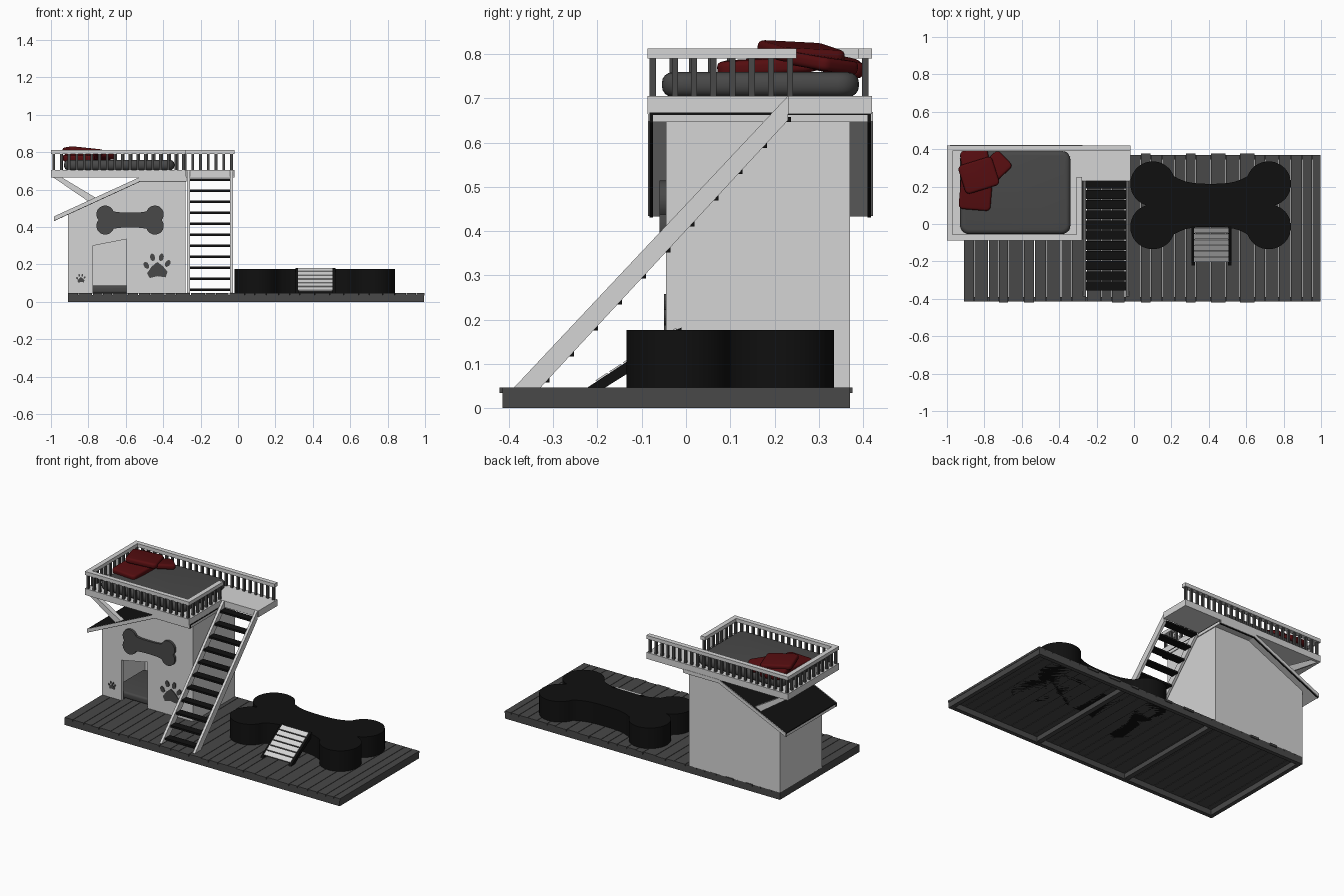
import bpy, bmesh, math, random
from mathutils import Matrix, Vector, Euler

random.seed(4)
if "Cube" in bpy.data.objects:
    bpy.data.objects.remove(bpy.data.objects["Cube"], do_unlink=True)


def material(name, rgb):
    m = bpy.data.materials.new(name)
    m.use_nodes = True
    m.diffuse_color = (*rgb, 1)
    bsdf = m.node_tree.nodes["Principled BSDF"]
    bsdf.inputs["Base Color"].default_value = (*rgb, 1)
    bsdf.inputs["Roughness"].default_value = 0.8
    return m


LIGHT = material("light_grey", (0.66, 0.66, 0.66))
DARK = material("dark_grey", (0.065, 0.065, 0.065))
BLACK = material("black", (0.005, 0.005, 0.005))
RED = material("dark_red", (0.09, 0.004, 0.005))


def finish(name, bm, mat, smooth=None):
    bmesh.ops.recalc_face_normals(bm, faces=bm.faces)
    me = bpy.data.meshes.new(name)
    bm.to_mesh(me)
    bm.free()
    me.materials.append(mat)
    if smooth:
        me.shade_smooth()
        me.set_sharp_from_angle(angle=math.radians(smooth))
    ob = bpy.data.objects.new(name, me)
    bpy.context.collection.objects.link(ob)
    return ob


def boxes(name, spans, mat):
    """One object from boxes given as ((x0, x1), (y0, y1), (z0, z1))."""
    bm = bmesh.new()
    for span in spans:
        size = [b - a for a, b in span]
        mid = [(a + b) / 2 for a, b in span]
        bmesh.ops.create_cube(bm, size=1, matrix=Matrix.Translation(mid) @ Matrix.Diagonal((*size, 1)))
    return finish(name, bm, mat)


def prism(name, outlines, axis, a, b, mat, smooth=None):
    """Extrude flat outlines along an axis from a to b."""
    bm = bmesh.new()
    place = {"X": lambda p, d: (d, p[0], p[1]),
             "Y": lambda p, d: (p[0], d, p[1]),
             "Z": lambda p, d: (p[0], p[1], d)}[axis]
    for pts in outlines:
        face = bm.faces.new([bm.verts.new(place(p, a)) for p in pts])
        ext = bmesh.ops.extrude_face_region(bm, geom=[face])
        step = Vector(place((0, 0), b - a))
        bmesh.ops.translate(bm, vec=step, verts=[v for v in ext["geom"] if isinstance(v, bmesh.types.BMVert)])
    return finish(name, bm, mat, smooth)


def ellipse(cx, cy, rx, ry, tilt=0, n=20):
    pts = []
    for i in range(n):
        t = 2 * math.pi * i / n
        u, v = rx * math.cos(t), ry * math.sin(t)
        pts.append((cx + u * math.cos(tilt) - v * math.sin(tilt), cy + u * math.sin(tilt) + v * math.cos(tilt)))
    return pts


def bone(cx, cy, w, h, r, waist):
    """Bone outline: one lobe and half a waist, mirrored into four quarters."""
    lx, ly = w / 2 - r, h / 2 - r
    start, end = -math.asin(ly / r), math.radians(160)
    quarter = []
    for i in range(23):
        t = start + (end - start) * i / 22
        quarter.append((lx + r * math.cos(t), ly + r * math.sin(t)))
    xe, ye = quarter[-1]
    for i in range(1, 9):
        f = 1 - i / 8
        quarter.append((xe * f, waist + (ye - waist) * f ** 3))
    top = quarter + [(-x, y) for x, y in quarter[-2::-1]]
    return [(cx + x, cy + y) for x, y in top + [(x, -y) for x, y in top[-2:0:-1]]]


def soft_box(name, mid, size, mat, radius, tilt=(0, 0, 0)):
    bm = bmesh.new()
    bmesh.ops.create_cube(bm, size=1, matrix=Matrix.Diagonal((*size, 1)))
    bmesh.ops.bevel(bm, geom=[e for e in bm.edges if abs(e.verts[0].co.z - e.verts[1].co.z) > 1e-4],
                    offset=radius * 2, segments=5, profile=0.5, affect="EDGES")
    bmesh.ops.bevel(bm, geom=[e for e in bm.edges if abs(e.verts[0].co.z - e.verts[1].co.z) < 1e-4],
                    offset=radius, segments=4, profile=0.5, affect="EDGES")
    bmesh.ops.transform(bm, matrix=Matrix.Translation(mid) @ Euler(tilt).to_matrix().to_4x4(), verts=bm.verts)
    return finish(name, bm, mat, 50)


# Deck: hollow frame with cross beams, covered with uneven planks
X0, X1, Y0, Y1 = -0.91, 0.995, -0.415, 0.37
T = 0.025
frame = [((X0, X1), (Y0, Y0 + T), (0, 0.036)), ((X0, X1), (Y1 - T, Y1), (0, 0.036)),
         ((X0, X0 + T), (Y0, Y1), (0, 0.036)), ((X1 - T, X1), (Y0, Y1), (0, 0.036))]
for k in (1, 2):
    bx = X0 + (X1 - X0) * k / 3
    frame.append(((bx - 0.015, bx + 0.015), (Y0 + T, Y1 - T), (0.005, 0.036)))
boxes("deck_frame", frame, DARK)
planks, x = [], X0
while x < X1 - 0.01:
    w = random.uniform(0.05, 0.085)
    end = X1 + 0.005 if X1 - x - w < 0.04 else x + w
    slip = random.choice((0, 0, 0.006))
    planks.append(((x, end - 0.003), (Y0 - slip, Y1 + slip), (0.034, 0.047)))
    x = end
boxes("deck_planks", planks, DARK)

# House walls, with a slanted doorway in the front
FLOOR = 0.045
gable = [(-0.28, FLOOR), (-0.28, 0.65), (-0.52, 0.65), (-0.91, 0.47), (-0.91, FLOOR)]
door = [(-0.775, FLOOR), (-0.775, 0.30), (-0.595, 0.335), (-0.595, FLOOR)]
prism("front_wall", [gable + door], "Y", -0.045, -0.025, LIGHT)
prism("back_wall", [gable], "Y", 0.35, 0.37, LIGHT)
boxes("side_walls", [((-0.91, -0.89), (-0.025, 0.35), (FLOOR, 0.475)),
                     ((-0.30, -0.28), (-0.025, 0.35), (FLOOR, 0.665))], LIGHT)
soft_box("inside_cushion", (-0.6, 0.15, 0.066), (0.54, 0.32, 0.04), DARK, 0.012)


# Roof: sloped then level, light underneath, black on top and at the edges
def roof_band(low, high):
    path = [(-0.985, 0.437), (-0.52, 0.65), (-0.275, 0.65)]
    return [(x, z + low) for x, z in path] + [(x, z + high) for x, z in reversed(path)]


prism("roof_soffit", [roof_band(-0.004, 0.012)], "Y", -0.074, 0.41, LIGHT)
prism("roof_cover", [roof_band(0.012, 0.018)], "Y", -0.082, 0.418, BLACK)
for name, y, d in (("front", -0.078, -1), ("back", 0.414, 1)):
    prism(name + "_roof_edge", [roof_band(-0.006, 0.014)], "Y", y - 0.004, y + 0.004, BLACK)
    prism(name + "_roof_trim", [roof_band(-0.003, 0.019)], "Y", y + d * 0.004, y + d * 0.008, LIGHT)

# Sloped braces under the platform
strut = [(-0.995, 0.67), (-0.95, 0.67), (-0.75, 0.55), (-0.79, 0.53)]
for name, y in (("front_brace", -0.07), ("back_brace", 0.375)):
    prism(name, [strut], "Y", y, y + 0.03, LIGHT)

# L-shaped platform
prism("platform", [[(-1, -0.087), (-0.277, -0.087), (-0.277, 0.23), (-0.02, 0.23), (-0.02, 0.42), (-1, 0.42)]],
      "Z", 0.665, 0.705, LIGHT)

# Railing: light hand rails over dark balusters
R = 0.03
H = (0.79, 0.812)
boxes("hand_rails", [((-1, -0.277), (-0.087, -0.087 + R), H), ((-1, -0.02), (0.42 - R, 0.42), H),
                     ((-1, -1 + R), (-0.087 + R, 0.42 - R), H),
                     ((-0.277 - R, -0.277), (-0.087 + R, 0.25), H)], LIGHT)
spots = []


def row(a, b, count):
    for i in range(count):
        f = i / (count - 1)
        spots.append((a[0] + (b[0] - a[0]) * f, a[1] + (b[1] - a[1]) * f))


row((-0.985, -0.075), (-0.292, -0.075), 18)
row((-0.985, 0.405), (-0.035, 0.405), 24)
row((-0.985, -0.03), (-0.985, 0.36), 10)
row((-0.292, -0.025), (-0.292, 0.235), 7)
boxes("balusters", [((x - 0.007, x + 0.007), (y - 0.007, y + 0.007), (0.7, 0.792)) for x, y in spots], DARK)

# Mattress and crumpled blanket
soft_box("mattress", (-0.635, 0.168, 0.731), (0.59, 0.445, 0.056), DARK, 0.024)
soft_box("blanket_lower", (-0.845, 0.185, 0.772), (0.17, 0.22, 0.036), RED, 0.012, (0.06, 0.02, -0.08))
soft_box("blanket_side", (-0.85, 0.33, 0.778), (0.15, 0.14, 0.036), RED, 0.014, (-0.2, 0.08, 0.1))
soft_box("blanket_fold", (-0.83, 0.26, 0.804), (0.19, 0.16, 0.032), RED, 0.012, (-0.05, 0.1, 0.3))
soft_box("blanket_corner", (-0.735, 0.31, 0.779), (0.13, 0.12, 0.03), RED, 0.011, (-0.1, 0.12, 0.75))

# Staircase
stringer = [(-0.39, FLOOR), (-0.33, FLOOR), (0.23, 0.65), (0.23, 0.705)]
for name, x in (("right_stringer", -0.272), ("left_stringer", -0.042)):
    prism(name, [stringer], "X", x, x + 0.016, LIGHT)
treads = []
for i in range(11):
    y, z = -0.32 + i * 0.0545, 0.064 + i * 0.0588
    treads.append(((-0.258, -0.04), (y - 0.036, y + 0.012), (z - 0.006, z + 0.006)))
boxes("stair_treads", treads, BLACK)

# Bone-shaped pool with a slatted ramp
prism("bone_pool", [bone(0.41, 0.1, 0.86, 0.47, 0.12, 0.115)], "Z", 0.034, 0.176, BLACK, 40)
side = [(-0.225, FLOOR), (-0.185, FLOOR), (-0.01, 0.155), (-0.01, 0.182), (-0.025, 0.176)]
for name, x in (("ramp_right_side", 0.308), ("ramp_left_side", 0.502)):
    prism(name, [side], "X", x, x + 0.018, BLACK)
slats = []
for i in range(6):
    y, z = -0.2 + i * 0.031, 0.056 + i * 0.0203
    slats.append([(y, z), (y + 0.026, z + 0.017), (y + 0.022, z + 0.024), (y - 0.004, z + 0.007)])
prism("ramp_slats", slats, "X", 0.322, 0.506, LIGHT)

# Bone plaque and paw prints on the front wall
prism("bone_plaque", [bone(-0.577, 0.437, 0.36, 0.155, 0.047, 0.04)], "Y", -0.06, -0.044, DARK, 40)


def paw(name, cx, cz, s):
    toes = [(-0.058, 0.012, 0.5), (-0.025, 0.055, 0.2), (0.022, 0.055, -0.2), (0.056, 0.022, -0.6)]
    shapes = [ellipse(cx + u * s, cz + v * s, 0.013 * s, 0.02 * s, t) for u, v, t in toes]
    pad = [(0, 0.03), (-0.03, 0.005), (-0.054, -0.03), (-0.04, -0.056), (0, -0.046),
           (0.045, -0.052), (0.055, -0.022), (0.03, 0.008)]
    shapes.append([(cx + u * s, cz + v * s) for u, v in pad])
    prism(name, shapes, "Y", -0.05, -0.044, DARK)


paw("large_paw_print", -0.432, 0.183, 1)
paw("small_paw_print", -0.84, 0.122, 0.35)
